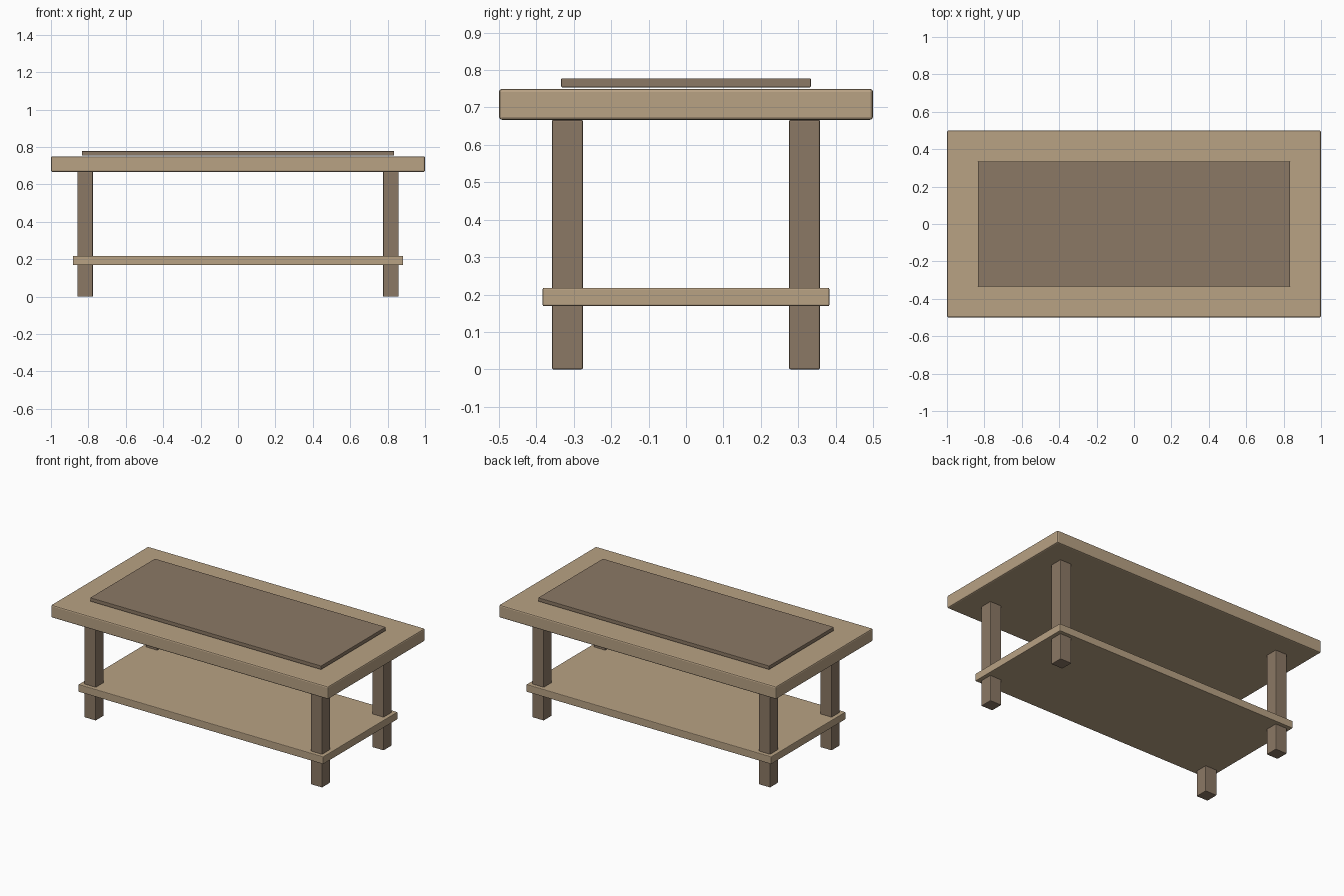
import bpy

if "Cube" in bpy.data.objects:
    bpy.data.objects.remove(bpy.data.objects["Cube"])


def material(name, color):
    mat = bpy.data.materials.new(name)
    mat.diffuse_color = (*color, 1)
    mat.use_nodes = True
    mat.node_tree.nodes["Principled BSDF"].inputs["Base Color"].default_value = mat.diffuse_color
    return mat


light_wood = material("light_wood", (0.48, 0.36, 0.23))
dark_wood = material("dark_wood", (0.26, 0.19, 0.13))


def board(name, x, y, z0, z1, size_x, size_y, mat, bevel=0):
    """Box between heights z0 and z1, with optional softened edges."""
    bpy.ops.mesh.primitive_cube_add(size=1, location=(x, y, (z0 + z1) / 2))
    ob = bpy.context.object
    ob.name = name
    ob.scale = (size_x, size_y, z1 - z0)
    bpy.ops.object.transform_apply(location=False, rotation=False, scale=True)
    ob.data.materials.append(mat)
    if bevel:
        mod = ob.modifiers.new("soft_edges", 'BEVEL')
        mod.width = bevel
        mod.segments = 2
    return ob


# Table top with a raised panel hovering just above it
board("table_top", 0, 0, 0.667, 0.75, 2.0, 1.0, light_wood, 0.008)
board("top_panel", 0, 0, 0.754, 0.778, 1.667, 0.667, dark_wood, 0.002)

# Lower shelf, passing through the legs
board("lower_shelf", 0, 0, 0.169, 0.218, 1.767, 0.767, light_wood, 0.004)

# Four square legs
for side, sx in (("left", -1), ("right", 1)):
    for end, sy in (("front", -1), ("back", 1)):
        board(f"{end}_{side}_leg", sx * 0.817, sy * 0.317, 0, 0.667,
              0.083, 0.083, dark_wood, 0.004)
